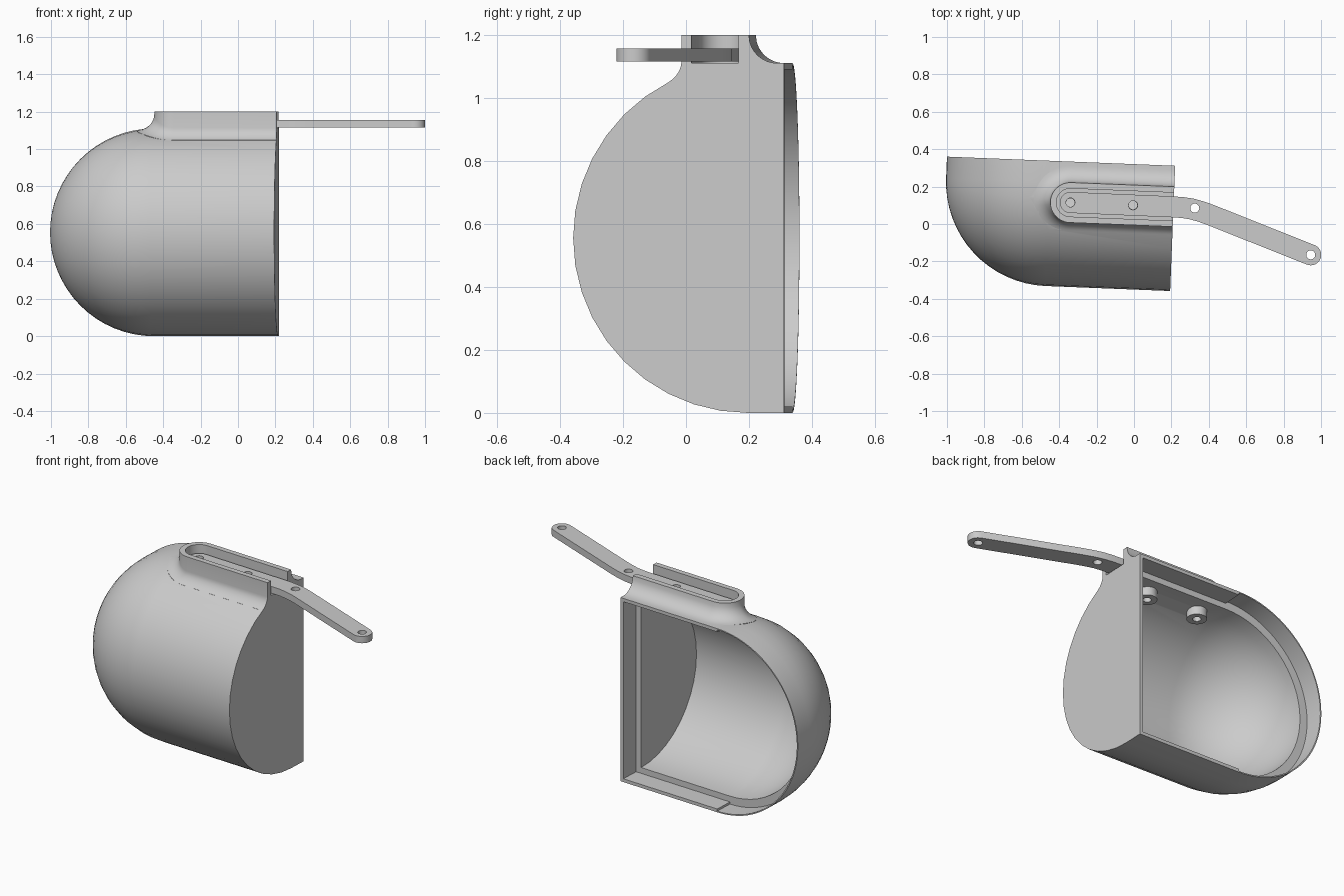
import bpy, bmesh
from math import sin, cos, pi, sqrt, radians
from mathutils import Vector

if "Cube" in bpy.data.objects:
    bpy.data.objects.remove(bpy.data.objects["Cube"])

R, END, RIM = 0.555, 0.666, 0.115      # dome radius, end wall, rear rim
RIDGE_U, RIDGE_V = 0.114, -0.104       # round end of the top ridge
FAR = 0.8

grey = bpy.data.materials.new("light grey")
grey.use_nodes = True
grey.diffuse_color = (0.6, 0.6, 0.6, 1)
grey.node_tree.nodes["Principled BSDF"].inputs["Base Color"].default_value = (0.6, 0.6, 0.6, 1)


def finish_mesh(name, bm):
    bmesh.ops.recalc_face_normals(bm, faces=bm.faces[:])
    mesh = bpy.data.meshes.new(name)
    bm.to_mesh(mesh)
    bm.free()
    mesh.materials.append(grey)
    obj = bpy.data.objects.new(name, mesh)
    bpy.context.collection.objects.link(obj)
    return obj


def hull(name, points):
    bm = bmesh.new()
    for p in points:
        bm.verts.new(p)
    res = bmesh.ops.convex_hull(bm, input=bm.verts[:])
    junk = [g for g in res["geom_interior"] if isinstance(g, bmesh.types.BMVert)]
    bmesh.ops.delete(bm, geom=junk, context="VERTS")
    bmesh.ops.dissolve_limit(bm, angle_limit=0.002, verts=bm.verts[:], edges=bm.edges[:])
    return finish_mesh(name, bm)


def loft(name, rings):
    """Closed solid through rings of equal length."""
    bm = bmesh.new()
    loops = [[bm.verts.new(p) for p in ring] for ring in rings]
    for a, b in zip(loops, loops[1:]):
        for i in range(len(a)):
            j = (i + 1) % len(a)
            bm.faces.new((a[i], a[j], b[j], b[i]))
    bm.faces.new(loops[0])
    bm.faces.new(loops[-1][::-1])
    return finish_mesh(name, bm)


def prism(name, outline, z0, z1):
    return loft(name, [[(x, y, z) for x, y in outline] for z in (z0, z1)])


def box(name, lo, hi):
    return hull(name, [(x, y, z) for x in (lo[0], hi[0])
                       for y in (lo[1], hi[1]) for z in (lo[2], hi[2])])


def cylinder(name, x, y, r, z0, z1):
    ring = [(x + r * cos(i * pi / 16), y + r * sin(i * pi / 16)) for i in range(32)]
    return prism(name, ring, z0, z1)


def combine(target, other, operation):
    mod = target.modifiers.new("join", "BOOLEAN")
    mod.operation, mod.solver, mod.object = operation, "EXACT", other
    bpy.context.view_layer.objects.active = target
    bpy.ops.object.modifier_apply(modifier=mod.name)
    bpy.data.objects.remove(other)


def bowl(name, r, end, rear):
    """Quarter dome running into a half cylinder, extended to the rear."""
    pts = []
    for i in range(21):
        a = -pi / 2 + i * pi / 20
        pts.append((end, -r * cos(a), R + r * sin(a)))
        for k in range(17):
            b = k * pi / 32
            pts.append((-r * sin(b), -r * cos(b) * cos(a), R + r * cos(b) * sin(a)))
    for k in range(49):
        b = pi / 2 + k * pi / 48
        pts.append((r * cos(b), rear, R + r * sin(b)))
    pts += [(end, rear, R - r), (end, rear, R + r)]
    return hull(name, pts)


def pill_path():
    """Point and normal along the ridge outline, open at the far end."""
    path = [(FAR, Vector((0, 1)))]
    for i in range(25):
        a = pi / 2 + i * pi / 24
        path.append((RIDGE_U, Vector((cos(a), sin(a)))))
    return path + [(FAR, Vector((0, -1)))]


def pill(width):
    return [(u + width * n.x, RIDGE_V + width * n.y) for u, n in pill_path()]


def ridge_ring(step, sink=0.0):
    """Ring of the concave flare that blends the ridge into the dome."""
    ring = []
    for u, n in pill_path():
        f = 0.09 + 0.045 * min(n.y, 0)
        o = f * step
        x, y = u + (0.107 + o) * n.x, RIDGE_V + (0.107 + o) * n.y
        z = R + sqrt(R * R - min(x, 0) ** 2 - min(y, 0) ** 2)
        ring.append((x, y, z + f - sqrt(max(0, f * f - (f - o) ** 2)) - sink))
    return ring


# Shell with its flared top ridge
shell = bowl("shell", R, FAR, RIM)
top = [(x, y, 1.2) for x, y in pill(0.107)]
flare = [ridge_ring((i / 8) ** 1.6) for i in range(9)]
combine(shell, loft("ridge", [top] + flare + [ridge_ring(1, 0.025)]), "UNION")
combine(shell, box("end_trim", (END, -1, -1), (2, 1, 2)), "DIFFERENCE")

# Cavity, then the stepped recess around the rear opening
combine(shell, bowl("cavity", R - 0.055, END - 0.055, 0.05), "DIFFERENCE")
combine(shell, box("straight_recess", (-0.001, 0, 0.02), (END - 0.02, 0.3, 2 * R - 0.02)), "DIFFERENCE")
arc = [pi / 2 + i * pi / 48 for i in range(49)]
disc = [(0.548 * cos(a), v, R + 0.548 * sin(a)) for a in arc for v in (0, 0.3)]
combine(shell, hull("dome_recess", disc), "DIFFERENCE")

# Slot for the arm, bosses below it and screw holes
combine(shell, prism("slot", pill(0.075), 1.11, 1.4), "DIFFERENCE")
for u in (RIDGE_U, RIDGE_U + 0.335):
    combine(shell, cylinder("boss", u, RIDGE_V, 0.055, 1.0, 1.08), "UNION")
    combine(shell, cylinder("hole", u, RIDGE_V, 0.023, 0.9, 1.3), "DIFFERENCE")
shell.location = (-0.45, 0.223, 0)
shell.rotation_euler.z = -0.04

# Bent arm with rounded ends
path = [Vector(p) for p in ((-0.34, 0.115), (0.2, 0.092), (0.26, 0.088), (0.31, 0.08),
                            (0.36, 0.066), (0.41, 0.048), (0.945, -0.165))]
HALF = 0.056
left, right = [], []
for i, p in enumerate(path):
    t = (path[min(i + 1, len(path) - 1)] - path[max(i - 1, 0)]).normalized()
    n = Vector((-t.y, t.x)) * HALF
    left.append(p + n)
    right.append(p - n)


def cap(centre, start):
    d = start - centre
    return [centre + Vector((d.x * cos(a) + d.y * sin(a), d.y * cos(a) - d.x * sin(a)))
            for a in (i * pi / 16 for i in range(1, 16))]


outline = left + cap(path[-1], left[-1]) + right[::-1] + cap(path[0], right[0])
arm = prism("arm", [tuple(p) for p in outline], 1.115, 1.156)
for x, y in ((-0.34, 0.115), (-0.005, 0.1), (0.325, 0.085), (0.945, -0.165)):
    combine(arm, cylinder("hole", x, y, 0.024, 1, 1.3), "DIFFERENCE")

# Smooth curved surfaces, keep edges crisp
bpy.ops.object.select_all(action="DESELECT")
for obj in (shell, arm):
    obj.select_set(True)
    bpy.context.view_layer.objects.active = obj
bpy.ops.object.shade_smooth_by_angle(angle=radians(30))
